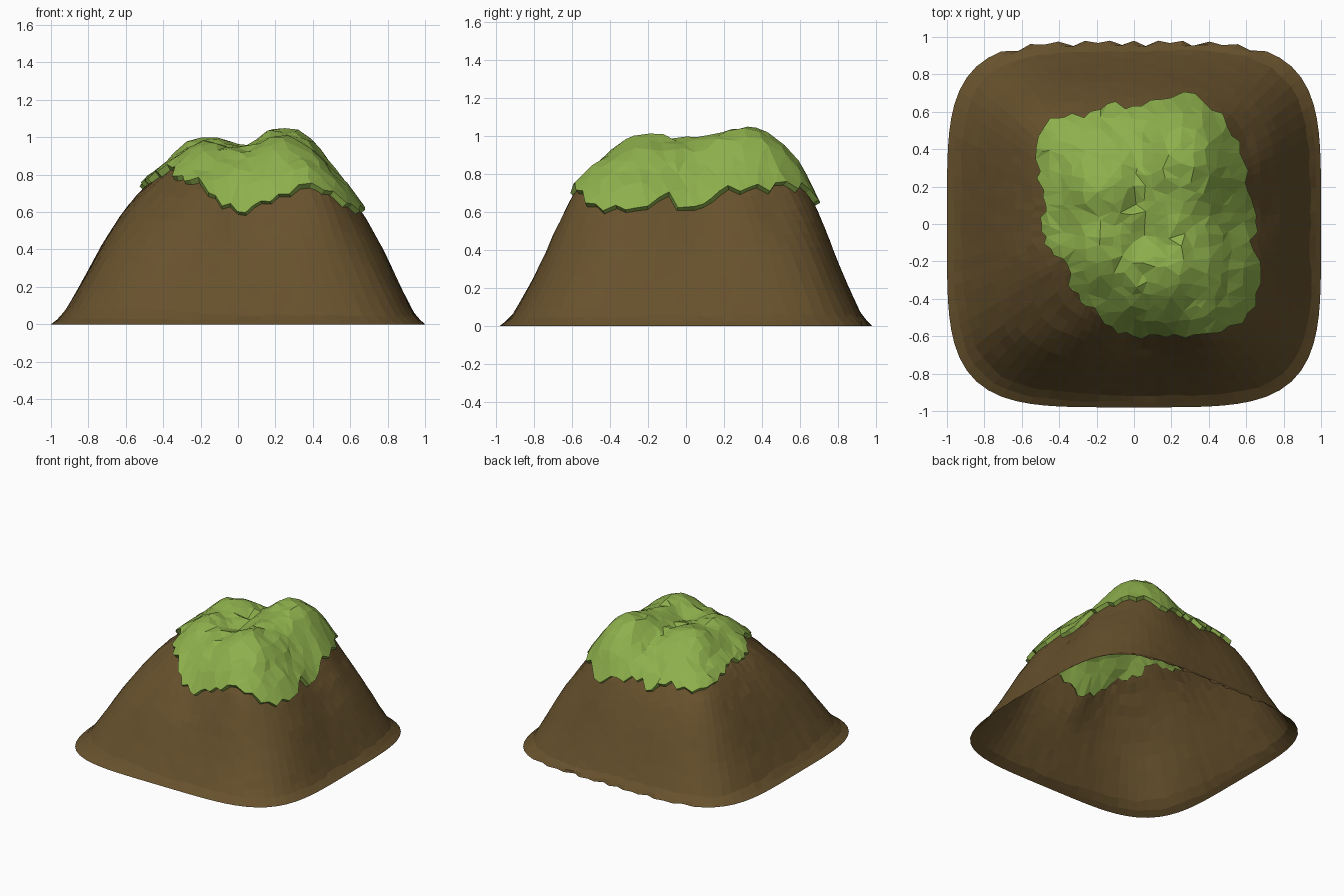
import bpy, bmesh, math, random
from mathutils import Vector, geometry

if "Cube" in bpy.data.objects:
    bpy.data.objects.remove(bpy.data.objects["Cube"])

random.seed(7)

PROFILE = [(0, .90), (.25, .89), (.35, .86), (.45, .80), (.55, .72), (.65, .59),
           (.75, .42), (.85, .22), (.94, .05), (1, 0), (9, 0)]
# ridges and hollows on the summit and shoulders: x, y, radius, height
BUMPS = [(.28, .33, .22, .14), (.27, -.25, .18, .10), (.25, .03, .14, .045),
         (-.17, .2, .17, .09), (-.15, -.15, .15, .06), (-.44, -.44, .2, -.05),
         (.03, -.1, .1, -.04), (.02, .15, .1, -.03), (.01, .38, .12, -.035),
         (.28, .58, .2, .08), (.4, -.56, .18, .11), (.1, -.4, .15, .03),
         (0, -.6, .12, -.045), (.64, .08, .2, -.06), (.58, .45, .15, -.05),
         (-.56, .56, .2, .05)]
CAP = [(-.52, .45), (-.42, .56), (-.27, .57), (-.15, .63), (0, .60), (.1, .64), (.3, .68),
       (.45, .58), (.55, .42), (.60, .2), (.65, .05), (.62, -.1), (.67, -.22),
       (.63, -.45), (.45, -.58), (.2, -.57), (0, -.59), (-.1, -.55), (-.22, -.44),
       (-.33, -.32), (-.35, -.2), (-.49, -.05), (-.46, .1), (-.5, .3)]


def interp(table, v):
    for (a, fa), (b, fb) in zip(table, table[1:]):
        if a <= v <= b:
            return fa + (fb - fa) * (v - a) / (b - a)
    return table[-1][1]


def ring(x, y):
    """Rounded-square distance: 1 at the foot, 0 at the summit."""
    p, s = 4.3, 1
    for _ in range(3):
        k = min(1, max(0, 2 * (1 - s)))
        dx, dy = abs(x - .04 * k), abs((y - .045 * k) / .98)
        s = (dx ** p + dy ** p) ** (1 / p)
        p = 2.7 + 1.6 * min(s, 1)
    return s


def height(x, y):
    z = interp(PROFILE, ring(x, y))
    k = min(1, z * 2)
    for bx, by, r, h in BUMPS:
        z += h * k * math.exp(-((x - bx) ** 2 + (y - by) ** 2) / r ** 2)
    return z


def material(name, rgb):
    m = bpy.data.materials.new(name)
    m.diffuse_color = (*rgb, 1)
    m.use_nodes = True
    m.node_tree.nodes["Principled BSDF"].inputs["Base Color"].default_value = m.diffuse_color
    return m


def add_object(name, verts, faces, mat):
    me = bpy.data.meshes.new(name)
    me.from_pydata(verts, [], faces)
    bm = bmesh.new()
    bm.from_mesh(me)
    bmesh.ops.recalc_face_normals(bm, faces=bm.faces)
    if sum(f.normal.z for f in bm.faces) < 0:
        bmesh.ops.reverse_faces(bm, faces=bm.faces)
    bm.to_mesh(me)
    bm.free()
    ob = bpy.data.objects.new(name, me)
    bpy.context.collection.objects.link(ob)
    me.materials.append(mat)
    return ob


brown = material("earth brown", (.136, .083, .026))
green = material("grass green", (.268, .432, .072))

# cap edge as radius by angle
polar = sorted((math.atan2(y, x), math.hypot(x, y) - .008) for x, y in CAP)
polar = [(polar[-1][0] - math.tau, polar[-1][1])] + polar + [(polar[0][0] + math.tau, polar[0][1])]

# mountain: open shell from the foot up to just under the grass edge
SEG, ROWS = 96, 12
verts, faces = [], []
for j in range(ROWS + 1):
    t = j / ROWS
    for i in range(SEG):
        a = -math.pi + math.tau * i / SEG
        c, s = math.cos(a), math.sin(a)
        foot = (abs(c) ** 4.3 + abs(s / .98) ** 4.3) ** (-1 / 4.3)
        if j == 0 and s > .81 and i % 2:      # ragged back edge
            foot -= random.uniform(.01, .045)
        top = interp(polar, a) - .03
        r = foot + (top - foot) * t ** 1.1
        if 0 < j < ROWS:
            r += random.uniform(-.006, .006)
        x, y = r * c, r * s
        z = 0 if j == 0 else height(x, y) + random.uniform(-.004, .004) * (j > 1)
        verts.append((x, y, z))
for j in range(ROWS):
    for i in range(SEG):
        n = (i + 1) % SEG
        faces.append((j * SEG + i, j * SEG + n, (j + 1) * SEG + n, (j + 1) * SEG + i))
add_object("mountain", verts, faces, brown)

# grass cap: ragged outline filled with irregular triangles
N = 84
outline = []
for i in range(N):
    a = -math.pi + math.tau * i / N
    r = interp(polar, a) + random.uniform(-.022, .018)
    outline.append(Vector((r * math.cos(a), r * math.sin(a))))
pts = list(outline)
STEP = .062
for i in range(-12, 13):
    for j in range(-12, 13):
        x = (i + random.uniform(-.35, .35)) * STEP
        y = (j + random.uniform(-.35, .35)) * STEP
        if math.hypot(x, y) < interp(polar, math.atan2(y, x)) - .045:
            pts.append(Vector((x, y)))
edges = [(i, (i + 1) % N) for i in range(N)]
co, _, tris, *_ = geometry.delaunay_2d_cdt(pts, edges, [], 1, 1e-5)


def folds(x, y):
    """Small ledges running front to back over the summit."""
    w = x + .03 * math.sin(9 * y)
    fade = min(1, max(0, 1.7 - ring(x, y) / .4))
    return fade * .028 * (((w + .18) / .21) % 1 - .5)


cap_verts = [(v.x, v.y, height(v.x, v.y) + folds(v.x, v.y) + random.uniform(-.008, .008))
             for v in co]
cap = add_object("grass_cap", cap_verts, [tuple(f) for f in tris], green)
mod = cap.modifiers.new("thickness", 'SOLIDIFY')
mod.thickness = .042
mod.offset = .45
